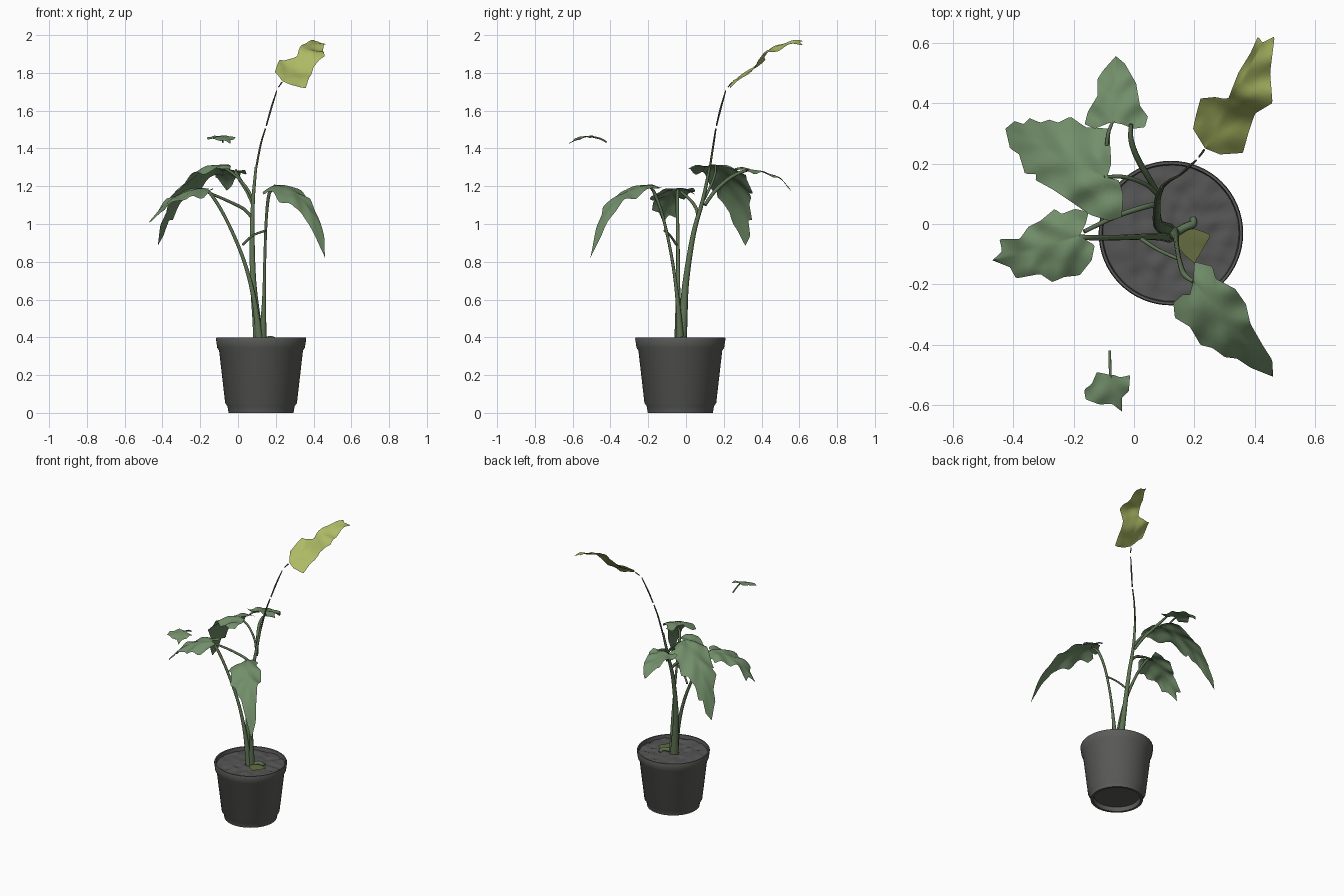
import bpy, bmesh, math
from mathutils import Vector, noise


def material(name, rgb):
    m = bpy.data.materials.new(name)
    m.diffuse_color = (*rgb, 1)
    return m


LEAF = material("leaf green", (0.17, 0.275, 0.145))
YELLOW = material("young leaf yellow", (0.42, 0.49, 0.13))
STEM = material("stem green", (0.11, 0.17, 0.085))
DARK = material("thin stem dark", (0.075, 0.085, 0.045))
POT = material("pot grey", (0.105, 0.105, 0.10))
SOIL = material("soil grey", (0.09, 0.09, 0.09))
OLIVE = material("fallen leaf olive", (0.13, 0.15, 0.05))


def finish(bm, name, mat, angle=60):
    me = bpy.data.meshes.new(name)
    bm.to_mesh(me)
    bm.free()
    me.materials.append(mat)
    ob = bpy.data.objects.new(name, me)
    bpy.context.collection.objects.link(ob)
    bpy.ops.object.select_all(action='DESELECT')
    ob.select_set(True)
    bpy.context.view_layer.objects.active = ob
    bpy.ops.object.shade_smooth_by_angle(angle=math.radians(angle))
    return ob


def lathe(name, mat, profile, centre, sides=64, angle=35):
    bm = bmesh.new()
    vs = [bm.verts.new((r, 0, z)) for r, z in profile]
    es = [bm.edges.new(p) for p in zip(vs, vs[1:])]
    bmesh.ops.spin(bm, geom=vs + es, axis=(0, 0, 1), cent=(0, 0, 0),
                   angle=2 * math.pi, steps=sides)
    bmesh.ops.remove_doubles(bm, verts=bm.verts, dist=1e-4)
    bmesh.ops.translate(bm, verts=bm.verts, vec=centre)
    bmesh.ops.recalc_face_normals(bm, faces=bm.faces)
    return finish(bm, name, mat, angle)


def smooth_path(pts, n=6):
    """Catmull-Rom resampling of tuples of any length."""
    out = []
    for i in range(len(pts) - 1):
        p = [pts[max(0, min(len(pts) - 1, i + k))] for k in (-1, 0, 1, 2)]
        for j in range(n):
            t = j / n
            out.append([0.5 * (2 * b + (c - a) * t + (2 * a - 5 * b + 4 * c - d) * t * t
                               + (3 * b - a - 3 * c + d) * t ** 3) for a, b, c, d in zip(*p)])
    return out + [list(pts[-1])]


def stem(name, mat, pts, sides=10):
    """Tapered tube through points (x, y, z, radius)."""
    path = smooth_path(pts)
    bm = bmesh.new()
    rings = []
    for i, p in enumerate(path):
        a, b = path[max(0, i - 1)], path[min(len(path) - 1, i + 1)]
        d = (Vector(b[:3]) - Vector(a[:3])).normalized()
        u = d.cross(Vector((0.3, 0.9, 0.1))).normalized()
        w = d.cross(u)
        rings.append([bm.verts.new(Vector(p[:3]) + p[3] * (math.cos(k) * u + math.sin(k) * w))
                      for k in (2 * math.pi * s / sides for s in range(sides))])
    for r, q in zip(rings, rings[1:]):
        for k in range(sides):
            bm.faces.new((r[k], r[(k + 1) % sides], q[(k + 1) % sides], q[k]))
    bm.faces.new(rings[0])
    bm.faces.new(rings[-1])
    bmesh.ops.recalc_face_normals(bm, faces=bm.faces)
    return finish(bm, name, mat)


def along(pts, t):
    """Point at fraction t of a 2D polyline's length."""
    pts = [Vector(p) for p in pts]
    left = t * sum((b - a).length for a, b in zip(pts, pts[1:]))
    for a, b in zip(pts, pts[1:]):
        seg = (b - a).length
        if left <= seg:
            return a.lerp(b, left / seg)
        left -= seg
    return pts[-1]


def height(table, s):
    if s <= table[0][0]:
        return table[0][1]
    for (a, za), (b, zb) in zip(table, table[1:]):
        if s <= b:
            return za + (zb - za) * (s - a) / (b - a)
    return table[-1][1]


def leaf(name, mat, base, tip, edge_a, edge_b, table, tilt=0.0, droop=1.0, ripple=0.008,
         rows=56, cols=10):
    """Sheet between two toothed edges, height given along the midrib."""
    base, tip = Vector(base), Vector(tip)
    axis = tip - base
    length = axis.length
    side = Vector((-axis.y, axis.x)) / length
    table = smooth_path(table, 5)
    ea, eb = [base, *edge_a, tip], [base, *edge_b, tip]
    bm = bmesh.new()
    grid = []
    for i in range(rows + 1):
        t = i / rows
        a, b, m = along(ea, t), along(eb, t), base.lerp(tip, t)
        row = []
        for j in range(-cols, cols + 1):
            k = abs(j) / cols
            p = m.lerp(a if j < 0 else b, k)
            s, c = (p - base).dot(axis) / length ** 2, (p - base).dot(side)
            z = height(table, s) + tilt * c - droop * c * c
            z += ripple * min(1, abs(c) / 0.05) * math.sin(26 * (s * length - 0.6 * abs(c)) / length ** 0.5)
            z += ripple * 1.5 * k * noise.noise(Vector((p.x * 14, p.y * 14, length * 9)))
            row.append(bm.verts.new((p.x, p.y, z)))
        grid.append(row)
    for r, q in zip(grid, grid[1:]):
        for j in range(2 * cols):
            bm.faces.new((r[j], r[j + 1], q[j + 1], q[j]))
    bmesh.ops.remove_doubles(bm, verts=bm.verts, dist=2e-4)
    bm.normal_update()
    flip = [f for f in bm.faces if f.normal.z < 0]
    bmesh.ops.reverse_faces(bm, faces=flip)
    return finish(bm, name, mat, 80)


# Pot with rim band, foot ring and recessed underside
C = (0.122, -0.03, 0)
lathe("pot", POT, [(0, 0.03), (0.15, 0.03), (0.156, 0), (0.172, 0), (0.178, 0.035), (0.19, 0.052),
                   (0.222, 0.33), (0.232, 0.345), (0.239, 0.392), (0.236, 0.4), (0.228, 0.4),
                   (0.223, 0.36)], C)

# Uneven soil
soil = lathe("soil", SOIL, [(0.228 * k / 16, 0.375) for k in range(17)], C, 64, 80)
for v in soil.data.vertices:
    v.co.z += 0.012 * noise.noise(v.co * 22)

# Stems: points are x, y, z, radius
stem("main_stem", STEM, [(0.11, -0.025, 0.37, 0.03), (0.098, -0.015, 0.5, 0.023), (0.08, 0.0, 0.7, 0.017),
                         (0.075, 0.04, 0.95, 0.013), (0.08, 0.09, 1.13, 0.01), (0.095, 0.125, 1.3, 0.007)])
stem("young_leaf_stem_low", DARK, [(0.095, 0.125, 1.29, 0.006), (0.12, 0.145, 1.42, 0.005), (0.145, 0.158, 1.505, 0.004)])
stem("young_leaf_stem_high", DARK, [(0.15, 0.161, 1.52, 0.004), (0.175, 0.183, 1.61, 0.005), (0.205, 0.21, 1.705, 0.003)])
stem("young_leaf_stem_tip", DARK, [(0.215, 0.222, 1.725, 0.003), (0.232, 0.245, 1.75, 0.004)])
stem("front_stem", STEM, [(0.13, -0.03, 0.37, 0.022), (0.138, -0.045, 0.6, 0.011), (0.142, -0.075, 0.82, 0.008),
                          (0.15, -0.12, 1.03, 0.008), (0.165, -0.165, 1.16, 0.009), (0.195, -0.19, 1.195, 0.006)])
stem("left_stem", STEM, [(0.115, -0.04, 0.37, 0.022), (0.085, -0.042, 0.6, 0.013), (0.03, -0.042, 0.81, 0.01),
                         (-0.06, -0.045, 1.02, 0.009), (-0.145, -0.045, 1.16, 0.009), (-0.19, -0.04, 1.18, 0.006)])
stem("left_branch", STEM, [(0.076, 0.065, 1.03, 0.009), (0.03, 0.055, 1.08, 0.009), (-0.06, 0.025, 1.125, 0.008),
                           (-0.165, -0.025, 1.17, 0.007)])
stem("back_left_branch", STEM, [(0.08, 0.095, 1.13, 0.008), (0.04, 0.13, 1.2, 0.007), (-0.03, 0.155, 1.27, 0.007),
                                (-0.1, 0.155, 1.31, 0.006)])
stem("back_branch", STEM, [(0.08, 0.1, 1.1, 0.009), (0.05, 0.15, 1.17, 0.01), (0.01, 0.22, 1.235, 0.01),
                           (-0.01, 0.28, 1.27, 0.009), (-0.01, 0.33, 1.285, 0.006)])
stem("back_leaf_stalk", STEM, [(-0.09, 0.26, 1.29, 0.006), (-0.085, 0.3, 1.295, 0.006), (-0.07, 0.34, 1.285, 0.005)])
stem("front_twig", STEM, [(0.146, -0.115, 0.965, 0.006), (0.08, -0.085, 0.94, 0.006), (0.025, -0.05, 0.89, 0.007)])
stem("soil_stub", STEM, [(0.13, -0.035, 0.38, 0.014), (0.17, -0.01, 0.395, 0.013), (0.195, 0.0, 0.385, 0.013),
                         (0.195, 0.02, 0.375, 0.01)])

# Leaves
leaf("young_leaf", YELLOW, (0.235, 0.25), (0.425, 0.6),
     [(0.195, 0.315), (0.205, 0.36), (0.22, 0.415), (0.27, 0.42), (0.31, 0.41), (0.345, 0.5), (0.385, 0.565), (0.41, 0.62)],
     [(0.285, 0.23), (0.36, 0.235), (0.378, 0.3), (0.4, 0.365), (0.458, 0.4), (0.45, 0.5), (0.465, 0.62)],
     [(0, 1.76), (0.3, 1.82), (0.45, 1.88), (0.6, 1.935), (1, 1.965)], tilt=0.4, droop=0.3)
leaf("back_leaf", LEAF, (-0.065, 0.335), (-0.06, 0.555),
     [(-0.085, 0.333), (-0.13, 0.315), (-0.163, 0.33), (-0.153, 0.37), (-0.12, 0.425), (-0.12, 0.48), (-0.1, 0.51)],
     [(-0.04, 0.33), (-0.003, 0.315), (0.036, 0.32), (0.046, 0.355), (0.02, 0.39), (0.007, 0.465), (-0.03, 0.53)],
     [(0, 1.29), (0.5, 1.265), (0.8, 1.23), (1, 1.18)])
leaf("back_left_leaf", LEAF, (-0.09, 0.15), (-0.425, 0.315),
     [(-0.075, 0.2), (-0.08, 0.28), (-0.077, 0.315), (-0.16, 0.32), (-0.21, 0.355), (-0.25, 0.335), (-0.28, 0.345),
      (-0.31, 0.335), (-0.345, 0.35), (-0.365, 0.33), (-0.395, 0.34)],
     [(-0.05, 0.145), (-0.036, 0.1), (-0.04, 0.023), (-0.08, 0.01), (-0.145, 0.03), (-0.21, 0.075), (-0.27, 0.115),
      (-0.325, 0.145), (-0.32, 0.165), (-0.36, 0.165), (-0.38, 0.23), (-0.41, 0.25)],
     [(-0.3, 1.31), (0, 1.315), (0.3, 1.275), (0.6, 1.18), (0.8, 1.08), (1, 0.885)], droop=1.6, ripple=0.011)
leaf("left_leaf", LEAF, (-0.18, -0.04), (-0.468, -0.12),
     [(-0.16, 0.0), (-0.15, 0.04), (-0.195, 0.05), (-0.24, 0.033), (-0.262, 0.05), (-0.31, 0.01), (-0.35, -0.01),
      (-0.378, -0.05), (-0.445, -0.05), (-0.435, -0.09)],
     [(-0.13, -0.07), (-0.14, -0.12), (-0.18, -0.17), (-0.23, -0.175), (-0.27, -0.192), (-0.31, -0.165),
      (-0.39, -0.18), (-0.41, -0.143)],
     [(0, 1.19), (0.35, 1.17), (0.7, 1.11), (1, 1.015)], droop=2.2, ripple=0.011)
leaf("front_leaf", LEAF, (0.195, -0.19), (0.46, -0.505),
     [(0.18, -0.25), (0.165, -0.23), (0.13, -0.26), (0.135, -0.31), (0.185, -0.34), (0.22, -0.4), (0.26, -0.41),
      (0.3, -0.44), (0.34, -0.445), (0.385, -0.475)],
     [(0.2, -0.125), (0.26, -0.14), (0.27, -0.18), (0.335, -0.215), (0.37, -0.265), (0.385, -0.33),
      (0.425, -0.4), (0.457, -0.45)],
     [(-0.2, 1.19), (0, 1.205), (0.3, 1.185), (0.6, 1.11), (0.8, 1.01), (1, 0.82)], droop=2.5, ripple=0.009)
leaf("floating_leaf", LEAF, (-0.078, -0.5), (-0.04, -0.62),
     [(-0.095, -0.495), (-0.123, -0.49), (-0.14, -0.53), (-0.165, -0.547), (-0.16, -0.58), (-0.113, -0.597), (-0.073, -0.594)],
     [(-0.063, -0.5), (-0.046, -0.507), (-0.013, -0.5), (-0.017, -0.553), (-0.04, -0.574)],
     [(0, 1.468), (0.5, 1.455), (1, 1.428)], ripple=0.006, rows=30, cols=6)
stem("floating_leaf_stalk", STEM, [(-0.08, -0.42, 1.433, 0.004), (-0.08, -0.455, 1.452, 0.005), (-0.077, -0.51, 1.465, 0.004)])

# Withered leaf lying on the soil
leaf("fallen_leaf", OLIVE, (0.16, -0.02), (0.2, -0.13),
     [(0.15, -0.03), (0.14, -0.07), (0.165, -0.1)], [(0.2, -0.015), (0.255, -0.035), (0.23, -0.08)],
     [(0, 0.388), (1, 0.388)], droop=0, ripple=0.002, rows=16, cols=4)
